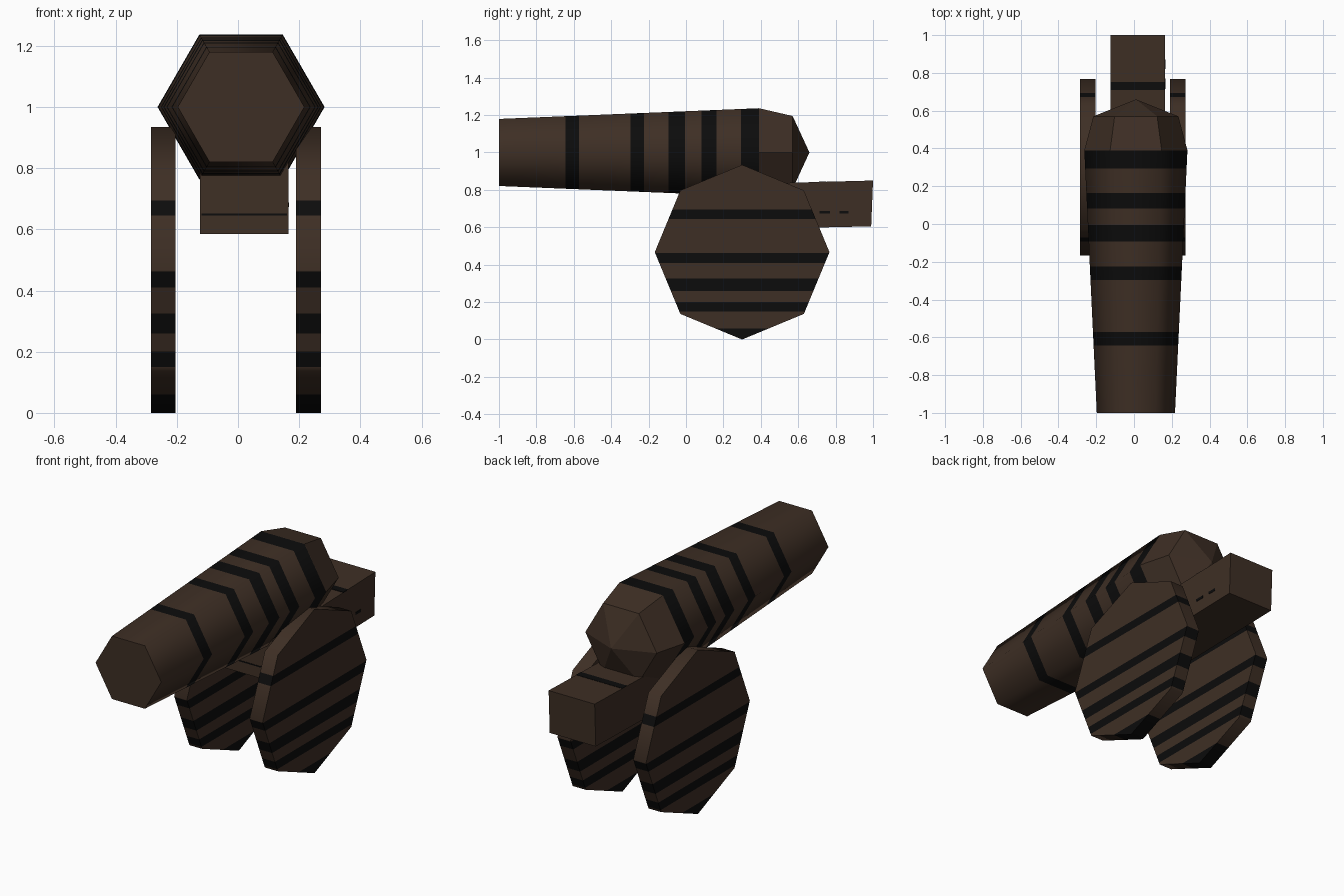
import bpy, bmesh, math
from mathutils import Vector

if "Cube" in bpy.data.objects:
    bpy.data.objects.remove(bpy.data.objects["Cube"])


def material(name, rgb):
    m = bpy.data.materials.new(name)
    m.diffuse_color = (*rgb, 1)
    m.use_nodes = True
    m.node_tree.nodes["Principled BSDF"].inputs["Base Color"].default_value = m.diffuse_color
    return m


BROWN = material("dark brown", (0.048, 0.028, 0.018))
BLACK = material("black", (0.0035, 0.0035, 0.0035))


def ring(center, radius, sides, axis, start=0.0):
    """Regular polygon around the given axis ('x' or 'y')."""
    pts = []
    for i in range(sides):
        a = start + 2 * math.pi * i / sides
        u, w = radius * math.cos(a), radius * math.sin(a)
        off = Vector((u, 0, w)) if axis == 'y' else Vector((0, u, w))
        pts.append(Vector(center) + off)
    return pts


def loft(name, rings, cap_end=True, stripes=(), stripe_axis=2, smooth=None):
    """Skin rings into a solid, cut it at stripe limits and paint the bands."""
    bm = bmesh.new()
    rows = [[bm.verts.new(p) for p in r] for r in rings]
    n = len(rows[0])
    for a, b in zip(rows, rows[1:]):
        for i in range(n):
            bm.faces.new((a[i], a[(i + 1) % n], b[(i + 1) % n], b[i]))
    bm.faces.new(rows[0])
    if cap_end:
        bm.faces.new(rows[-1])
    bmesh.ops.remove_doubles(bm, verts=bm.verts[:], dist=1e-5)
    normal = Vector((0, 0, 0))
    normal[stripe_axis] = 1
    for band in stripes:
        for limit in band:
            bmesh.ops.bisect_plane(bm, geom=bm.verts[:] + bm.edges[:] + bm.faces[:],
                                   plane_co=normal * limit, plane_no=normal)
    bmesh.ops.recalc_face_normals(bm, faces=bm.faces[:])
    for f in bm.faces:
        c = f.calc_center_median()
        f.material_index = int(any(lo < c[stripe_axis] < hi for lo, hi in stripes))
        f.smooth = bool(smooth and smooth(f, c))
    me = bpy.data.meshes.new(name)
    bm.to_mesh(me)
    bm.free()
    me.materials.append(BROWN)
    me.materials.append(BLACK)
    ob = bpy.data.objects.new(name, me)
    bpy.context.collection.objects.link(ob)
    return ob


def plate(name, lo, hi):
    """Thin black painted mark."""
    (x0, y0, z0), (x1, y1, z1) = lo, hi
    prof = [(y0, z0), (y1, z0), (y1, z1), (y0, z1)]
    ob = loft(name, [[Vector((x, y, z)) for y, z in prof] for x in (x0, x1)])
    for p in ob.data.polygons:
        p.material_index = 1


# barrel: hexagonal tube tapering to the muzzle, with a domed breech
BX, BZ = 0.01, 1.0
barrel_rings = [ring((BX, y, BZ), r, 6, 'y')
                for y, r in [(-1, 0.207), (0.39, 0.273), (0.57, 0.225), (0.66, 0)]]
loft("barrel", barrel_rings, cap_end=False, stripe_axis=1,
     stripes=[(-0.643, -0.572), (-0.297, -0.225), (-0.093, -0.005),
              (0.083, 0.163), (0.295, 0.389)],
     smooth=lambda f, c: -0.99 < c.y < 0.39)

# wheels: solid octagonal discs with horizontal bands
for name, x0, x1 in (("left_wheel", -0.285, -0.205), ("right_wheel", 0.19, 0.272)):
    loft(name, [ring((x, 0.3, 0.467), 0.467, 8, 'x', math.pi / 2) for x in (x0, x1)],
         stripes=[(-0.01, 0.06), (0.15, 0.20), (0.26, 0.325), (0.41, 0.462), (0.645, 0.695)],
         smooth=lambda f, c: abs(f.normal.x) < 0.5)

# carriage beam: slightly tilted box under the barrel
beam = [(0.06, 0.585), (0.99, 0.605), (1.0, 0.85), (0.07, 0.825)]
loft("carriage_beam", [[Vector((x, y, z)) for y, z in beam] for x in (-0.125, 0.165)])

# painted marks on the beam
plate("beam_top_stripe", (-0.125, 0.71, 0.839), (0.165, 0.752, 0.845))
plate("beam_front_stripe", (-0.12, 0.06, 0.646), (0.16, 0.066, 0.652))
for y0, y1 in ((0.715, 0.77), (0.82, 0.87)):
    plate("beam_side_mark", (0.164, y0, 0.673), (0.167, y1, 0.688))
